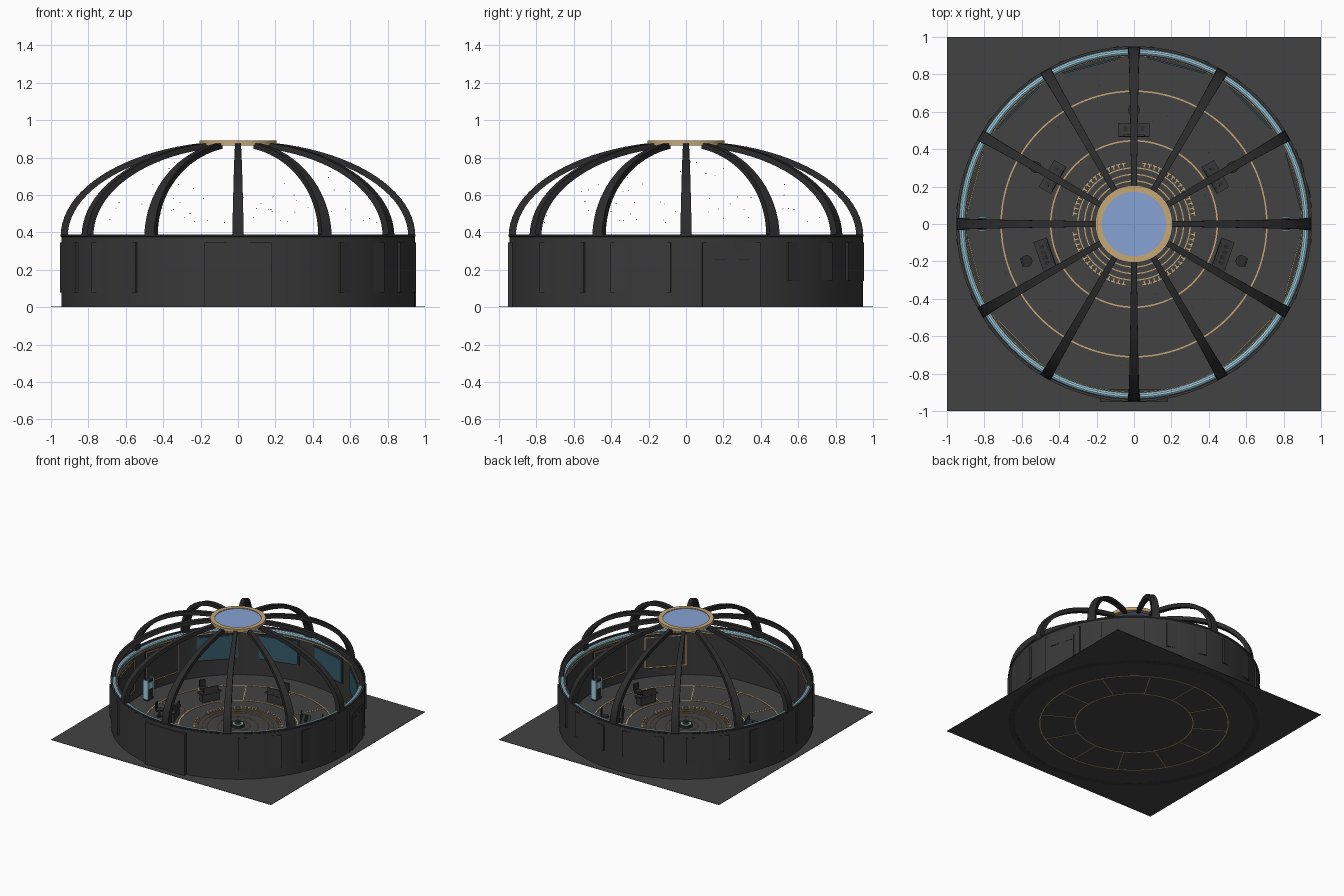
import bpy, bmesh, math, random
from mathutils import Matrix, Vector

cube = bpy.data.objects.get("Cube")
if cube:
    bpy.data.objects.remove(cube)


def material(name, r, g, b):
    m = bpy.data.materials.new(name)
    m.use_nodes = True
    m.diffuse_color = (r, g, b, 1)
    bsdf = next(n for n in m.node_tree.nodes if n.type == 'BSDF_PRINCIPLED')
    bsdf.inputs["Base Color"].default_value = (r, g, b, 1)
    return m


GROUND = material("floor grey", .055, .055, .055)
WALL = material("wall charcoal", .04, .04, .041)
RIB = material("rib black", .025, .025, .026)
GOLD = material("warm gold", .56, .39, .18)
CYAN = material("light cyan", .36, .64, .76)
TEAL = material("screen teal", .035, .10, .14)
SKY = material("skylight blue", .24, .36, .66)


def finish(name, bm, mat, smooth=False):
    bmesh.ops.recalc_face_normals(bm, faces=bm.faces)
    mesh = bpy.data.meshes.new(name)
    bm.to_mesh(mesh)
    bm.free()
    mesh.materials.append(mat)
    ob = bpy.data.objects.new(name, mesh)
    bpy.context.collection.objects.link(ob)
    if smooth:
        bpy.ops.object.select_all(action='DESELECT')
        ob.select_set(True)
        bpy.context.view_layer.objects.active = ob
        bpy.ops.object.shade_smooth_by_angle(angle=math.radians(35))
    return ob


def spin(az):
    return Matrix.Rotation(math.radians(az), 4, 'Z')


def add_box(bm, az, r, t, z, tilt=0):
    """Box given by radial, tangential and height ranges, turned to an azimuth."""
    lo, hi = Vector((r[0], t[0], z[0])), Vector((r[1], t[1], z[1]))
    mat = (spin(az) @ Matrix.Translation((lo + hi) / 2)
           @ Matrix.Rotation(math.radians(tilt), 4, 'Y')
           @ Matrix.Diagonal((*(hi - lo), 1)))
    bmesh.ops.create_cube(bm, size=1, matrix=mat)


def add_cylinder(bm, az, r, radius, z, segs=16):
    mat = spin(az) @ Matrix.Translation((r, 0, (z[0] + z[1]) / 2))
    bmesh.ops.create_cone(bm, cap_ends=True, segments=segs, radius1=radius,
                          radius2=radius, depth=z[1] - z[0], matrix=mat)


def add_lathe(bm, profile, segs=96):
    """Revolve a closed (radius, height) outline."""
    rings = [[bm.verts.new((r * math.cos(a), r * math.sin(a), z)) for r, z in profile]
             for a in (2 * math.pi * i / segs for i in range(segs))]
    n = len(profile)
    for i in range(segs):
        a, b = rings[i], rings[(i + 1) % segs]
        for j in range(n):
            k = (j + 1) % n
            bm.faces.new((a[j], b[j], b[k], a[k]))


def add_band(bm, r0, r1, z0, z1):
    add_lathe(bm, [(r0, z0), (r1, z0), (r1, z1), (r0, z1)])


# Square ground slab
bm = bmesh.new()
add_box(bm, 0, (-1, 1), (-1, 1), (.001, .004))
finish("ground", bm, GROUND)

# Round wall with a raised outer lip
bm = bmesh.new()
add_lathe(bm, [(.9, 0), (.945, 0), (.945, .375), (.95, .38), (.95, .388),
               (.936, .388), (.936, .36), (.9, .36)])
finish("wall", bm, WALL, True)

# Light tube in the top of the wall
bm = bmesh.new()
add_lathe(bm, [(.919 + .017 * math.cos(a), .369 + .017 * math.sin(a))
               for a in (math.pi * i / 5 for i in range(10))])
finish("cove_light", bm, CYAN, True)

# Thin gold line round the inside of the wall
bm = bmesh.new()
add_band(bm, .896, .903, .352, .359)
finish("wall_trim", bm, GOLD)

# Twelve tapering dome ribs
bm = bmesh.new()
STEPS = 20
for az in range(0, 360, 30):
    rows = []
    for i in range(STEPS + 1):
        a = math.radians(78) * i / STEPS
        half = .031 - .016 * i / STEPS
        rows.append([bm.verts.new(spin(az) @ Vector((rx * math.cos(a), s * half,
                                                     .38 + rz * math.sin(a))))
                     for rx, rz, s in ((.948, .509, -1), (.948, .509, 1),
                                       (.91, .478, 1), (.91, .478, -1))])
    for a, b in zip(rows, rows[1:]):
        for j in range(4):
            bm.faces.new((a[j], a[(j + 1) % 4], b[(j + 1) % 4], b[j]))
    bm.faces.new(rows[0])
    bm.faces.new(rows[-1])
finish("ribs", bm, RIB, True)

# Skylight ring and glass
bm = bmesh.new()
add_band(bm, .172, .207, .866, .892)
finish("skylight_ring", bm, GOLD, True)
bm = bmesh.new()
add_cylinder(bm, 0, 0, .174, (.878, .886), 64)
finish("skylight_glass", bm, SKY)

# Flat wall panels, whose corners break through the round wall
panels, screens, frames = bmesh.new(), bmesh.new(), bmesh.new()


def add_frame(bm, az, r, half, z0, z1, w=.006):
    for s in (-half, half):
        add_box(bm, az, r, (s - w / 2, s + w / 2), (z0, z1))
    for z in (z0, z1):
        add_box(bm, az, r, (-half, half), (z - w / 2, z + w / 2))


for az in (-15, -45, 165, 195, 225):
    add_box(panels, az, (.878, .941), (-.165, .165), (.08, .345))
    add_frame(frames, az, (.874, .879), .155, .09, .335)
for az in (45, 75, 105, 135):
    add_box(panels, az, (.878, .941), (-.165, .165), (.14, .345))
    add_box(screens, az, (.872, .879), (-.155, .155), (.15, .335))
finish("wall_panels", panels, WALL)
finish("wall_screens", screens, TEAL)
finish("panel_frames", frames, GOLD)

# Front door and side door
bm = bmesh.new()
add_box(bm, -90, (.885, .951), (-.18, .18), (.004, .345))
add_box(bm, 15, (.88, .943), (-.16, .16), (.004, .345))
add_box(bm, 15, (.94, .949), (-.11, .11), (.004, .285))
finish("doors", bm, WALL)
bm = bmesh.new()
for s in (-1, 1):
    add_box(bm, 15, (.947, .952), (s * .065 - .035, s * .065 + .035), (.25, .257))
finish("door_grips", bm, RIB)

# Gold floor inlay: rings, spokes and a ticked dial
bm = bmesh.new()
for r in (.71, .445):
    add_band(bm, r - .004, r + .004, 0, .007)
for r in (.30, .265, .23, .15, .09):
    add_band(bm, r - .003, r + .003, .003, .009)
for az in range(0, 360, 30):
    add_box(bm, az, (.445, .71), (-.003, .003), (0, .006))
for i in range(72):
    if i % 18 not in (0, 1, 17):
        add_box(bm, i * 5, (.308, .326), (-.003, .003), (.003, .008))
        add_box(bm, i * 5, (.325, .331), (-.011, .011), (.003, .008))
finish("floor_inlay", bm, GOLD)

# Small projector hub in the middle
bm = bmesh.new()
add_cylinder(bm, 0, 0, .05, (.003, .02), 32)
add_cylinder(bm, 0, 0, .018, (.02, .045), 24)
finish("hub", bm, RIB, True)
bm = bmesh.new()
add_band(bm, .026, .038, .02, .024)
finish("hub_light", bm, CYAN)

# Five desks with sloped tops, displays and swivel chairs
desks, keys, displays, chairs = (bmesh.new() for _ in range(4))
for az in (90, 30, 150, -19, 199):
    add_box(desks, az, (.475, .53), (-.07, .07), (.003, .065))
    add_box(desks, az, (.465, .54), (-.083, .083), (.065, .077), 10)
    add_box(desks, az, (.468, .476), (-.06, .06), (.08, .125))
    add_box(displays, az, (.476, .479), (-.054, .054), (.085, .12))
    for t in (-.045, -.015, .015, .045):
        add_box(keys, az, (.498, .52), (t - .01, t + .01), (.078, .082), 10)
    add_cylinder(chairs, az, .607, .022, (.003, .01))
    add_cylinder(chairs, az, .607, .007, (.01, .05))
    add_cylinder(chairs, az, .607, .031, (.05, .063))
    add_box(chairs, az, (.628, .637), (-.024, .024), (.06, .115))
finish("desks", desks, WALL)
finish("desk_keys", keys, RIB)
finish("desk_displays", displays, TEAL)
finish("chairs", chairs, RIB, True)

# Upright side terminals with lit edges
bm, lights = bmesh.new(), bmesh.new()
for az in (0, 180):
    add_box(bm, az, (.795, .83), (-.036, .036), (.003, .17))
    for s in (-1, 1):
        add_box(lights, az, (.79, .833), (s * .038 - .003, s * .038 + .003), (.02, .175))
    add_box(lights, az, (.791, .796), (-.025, .025), (.1, .15))
finish("terminals", bm, RIB)
finish("terminal_lights", lights, CYAN)

# Tiny floating motes under the dome
random.seed(4)
bm = bmesh.new()
for _ in range(60):
    a, r = random.uniform(0, 2 * math.pi), random.uniform(.3, .78)
    top = .38 + .45 * math.sqrt(1 - (r / .9) ** 2)
    place = Matrix.Translation((r * math.cos(a), r * math.sin(a), random.uniform(.45, top)))
    bmesh.ops.create_icosphere(bm, subdivisions=1, radius=.0028, matrix=place)
finish("motes", bm, GOLD)
